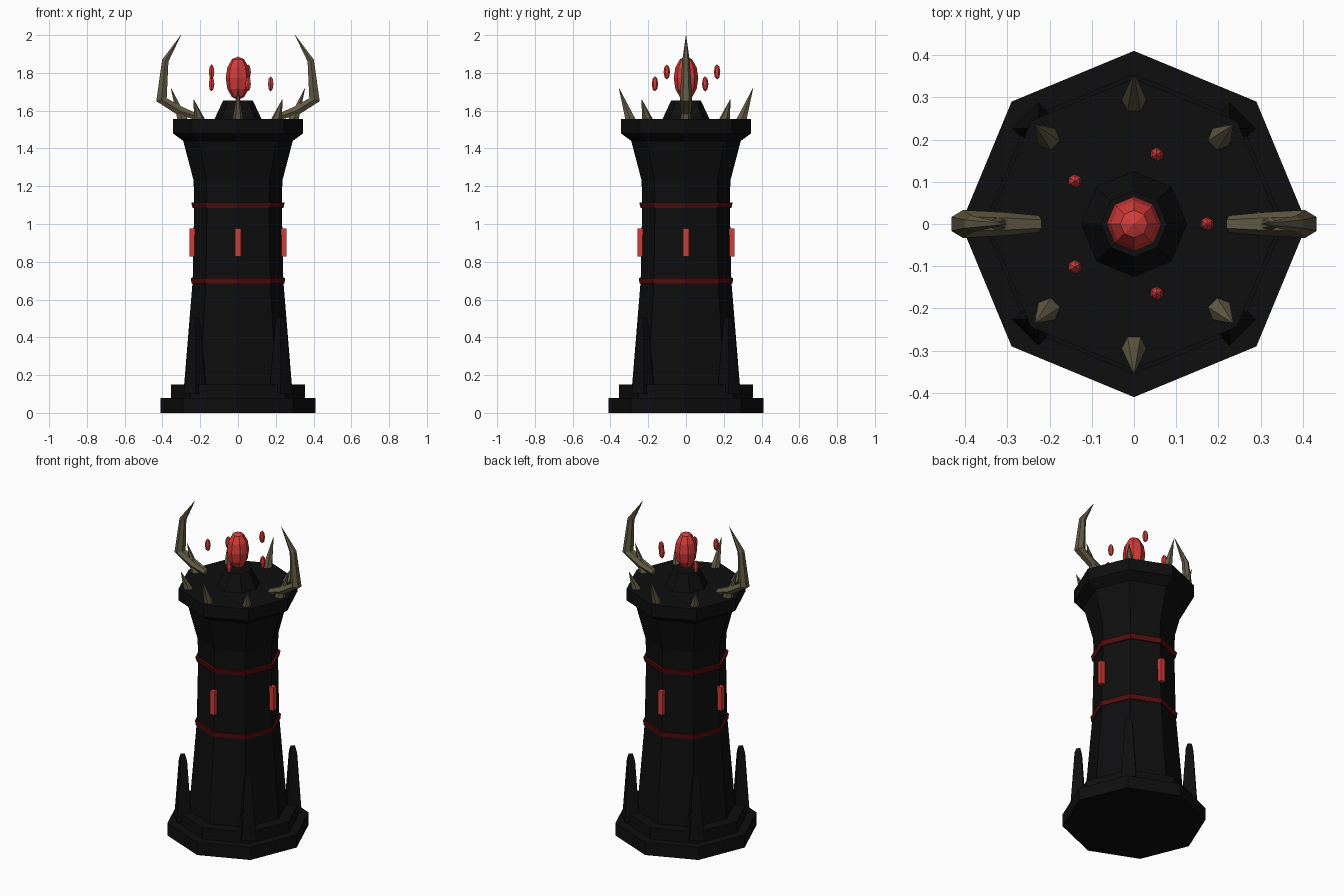
import bpy, bmesh, math
from mathutils import Vector, Matrix

cube = bpy.data.objects.get("Cube")
if cube:
    bpy.data.objects.remove(cube, do_unlink=True)


def material(name, rgb):
    m = bpy.data.materials.new(name)
    m.use_nodes = True
    m.diffuse_color = (*rgb, 1)
    bsdf = next(n for n in m.node_tree.nodes if n.type == 'BSDF_PRINCIPLED')
    bsdf.inputs["Base Color"].default_value = (*rgb, 1)
    bsdf.inputs["Roughness"].default_value = 0.8
    return m


STONE = material("black stone", (0.0045, 0.0045, 0.005))
BAND = material("dark red", (0.09, 0.004, 0.005))
GLOW = material("glowing red", (0.65, 0.045, 0.04))
BONE = material("old bone", (0.125, 0.102, 0.058))


def finish(name, bm, mat):
    bmesh.ops.recalc_face_normals(bm, faces=bm.faces)
    me = bpy.data.meshes.new(name)
    bm.to_mesh(me)
    bm.free()
    me.materials.append(mat)
    ob = bpy.data.objects.new(name, me)
    bpy.context.scene.collection.objects.link(ob)
    return ob


def polar(r, deg, z):
    a = math.radians(deg)
    return Vector((r * math.cos(a), r * math.sin(a), z))


def loft(name, loops, mat):
    """Skin a list of equal point loops and cap both ends."""
    bm = bmesh.new()
    rings = [[bm.verts.new(p) for p in loop] for loop in loops]
    n = len(rings[0])
    for a, b in zip(rings, rings[1:]):
        for i in range(n):
            j = (i + 1) % n
            bm.faces.new((a[i], a[j], b[j], b[i]))
    bm.faces.new(rings[0])
    bm.faces.new(rings[-1])
    return finish(name, bm, mat)


def octagon(name, profile, mat):
    return loft(name, [[polar(r, 45 * i, z) for i in range(8)] for r, z in profile], mat)


def tube(name, path, radii, mat, sides=6):
    """Tapered tube along a path lying in a vertical plane."""
    path = [Vector(p) for p in path]
    side = (path[1] - path[0]).cross(path[0] * Vector((1, 1, 0)) if len(path) == 2
                                     else path[2] - path[1]).normalized()
    loops = []
    for k, (p, r) in enumerate(zip(path, radii)):
        t = (path[min(k + 1, len(path) - 1)] - path[max(k - 1, 0)]).normalized()
        up = t.cross(side).normalized()
        loops.append([p + r * (math.cos(2 * math.pi * i / sides) * side +
                               math.sin(2 * math.pi * i / sides) * up)
                      for i in range(sides)])
    return loft(name, loops, mat)


def gem(name, centre, r, half_height, segments, rings):
    bm = bmesh.new()
    bmesh.ops.create_uvsphere(bm, u_segments=segments, v_segments=rings, radius=1)
    bm.transform(Matrix.Translation(centre) @ Matrix.Diagonal((r, r, half_height, 1)))
    return finish(name, bm, GLOW)


# Stepped base, shaft, crown and orb pedestal
octagon("base_lower", [(0.41, 0), (0.41, 0.08)], STONE)
octagon("base_upper", [(0.355, 0.08), (0.355, 0.15)], STONE)
octagon("shaft", [(0.285, 0.15), (0.262, 0.43), (0.24, 0.70), (0.232, 1.10),
                  (0.235, 1.23), (0.29, 1.44)], STONE)
octagon("crown", [(0.29, 1.44), (0.345, 1.48), (0.345, 1.555)], STONE)
octagon("pedestal", [(0.127, 1.55), (0.078, 1.655)], STONE)

# Red bands around the shaft
octagon("band_lower", [(0.246, 0.685), (0.25, 0.715)], BAND)
octagon("band_upper", [(0.24, 1.085), (0.248, 1.115)], BAND)

# Corner buttresses on the base
for i in range(4):
    deg = 45 + 90 * i
    loops = []
    for z, w in ((0.10, 0.052), (0.15, 0.047), (0.47, 0.024), (0.505, 0.014)):
        loops.append([polar(0.32, deg, z) + polar(w * 1.2, deg + 45 + 90 * k, 0)
                      for k in range(4)])
    loft(f"buttress_{i + 1}", loops, STONE)

# Slit windows on the four axes
for i in range(4):
    bm = bmesh.new()
    bmesh.ops.create_cube(bm, size=1)
    bm.transform(Matrix.Rotation(math.pi / 2 * i, 4, 'Z') @
                 Matrix.Translation((0.233, 0, 0.902)) @
                 Matrix.Diagonal((0.05, 0.03, 0.148, 1)))
    finish(f"window_{i + 1}", bm, GLOW)

# Crown spikes, taller on the axes
for i in range(8):
    tall = i % 2 == 0
    foot = polar(0.292 if tall else 0.288, 45 * i, 1.545)
    tip = polar(0.355 if tall else 0.332, 45 * i, 1.72 if tall else 1.66)
    tube(f"spike_{i + 1}", [foot, tip], [0.031, 0.0008], BONE)

# Two great horns, mirrored
for name, s in (("horn_left", 1), ("horn_right", -1)):
    path = [(s * 0.225, 0, 1.57), (s * 0.31, 0, 1.6), (s * 0.405, 0, 1.658),
            (s * 0.385, 0, 1.865), (s * 0.302, 0, 2.0)]
    tube(name, path, [0.02, 0.028, 0.033, 0.02, 0.0008], BONE)

# Floating orb and its shards
gem("orb", Vector((0, 0, 1.772)), 0.065, 0.115, 8, 6)
for i in range(5):
    gem(f"shard_{i + 1}", polar(0.173, 72 * i, 1.805 if i % 2 else 1.742),
        0.017, 0.04, 6, 4)
